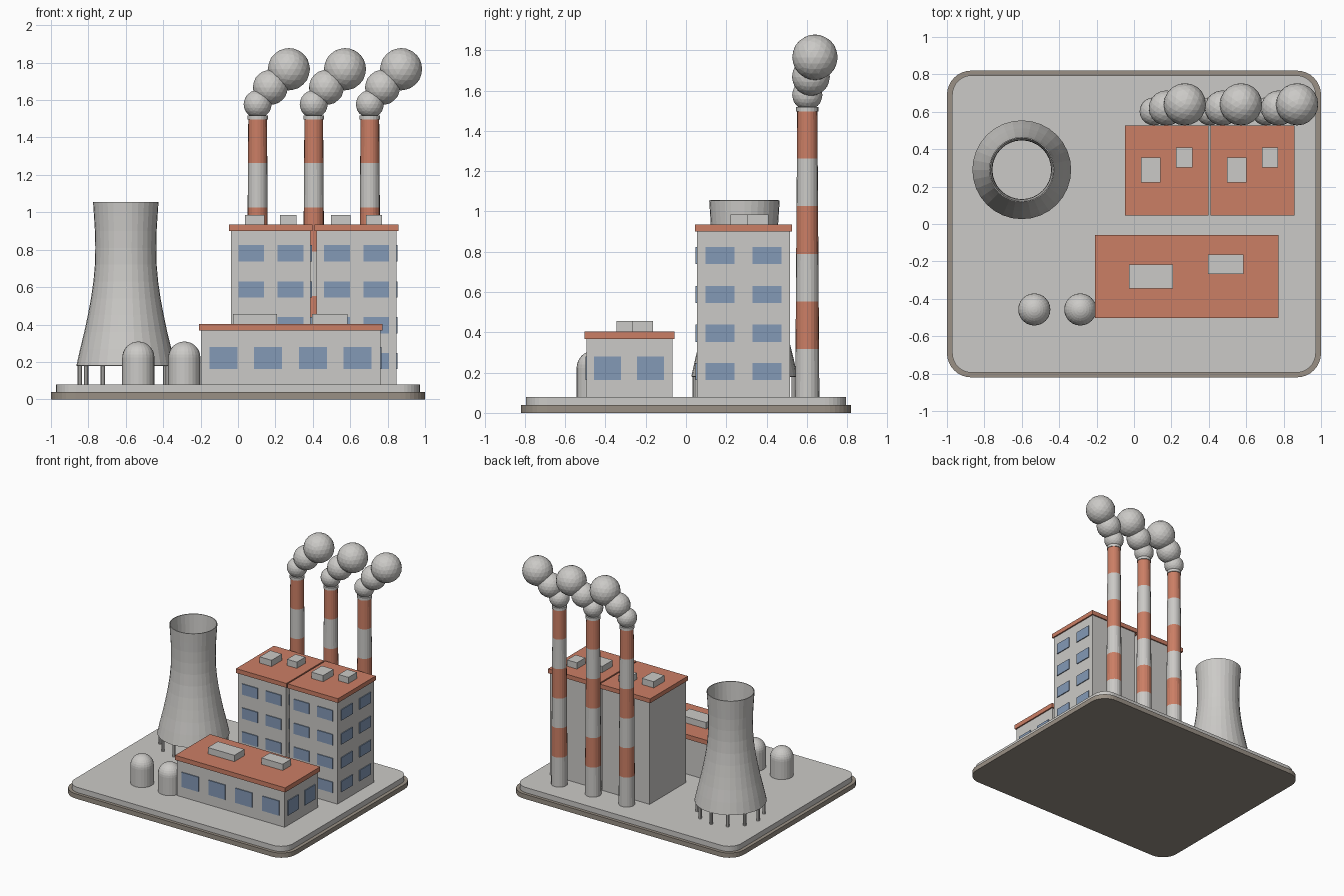
import bpy, bmesh, math
from mathutils import Matrix, Vector

if "Cube" in bpy.data.objects:
    bpy.data.objects.remove(bpy.data.objects["Cube"])


def mat(name, rgb):
    m = bpy.data.materials.new(name)
    m.diffuse_color = (*rgb, 1)
    m.use_nodes = True
    m.node_tree.nodes["Principled BSDF"].inputs["Base Color"].default_value = m.diffuse_color
    return m


CONCRETE = mat("light concrete", (0.60, 0.59, 0.57))
KERB = mat("brown kerb", (0.32, 0.28, 0.235))
BRICK = mat("brick red", (0.60, 0.21, 0.13))
GLASS = mat("window blue", (0.23, 0.32, 0.47))


def finish(name, bm, *mats):
    me = bpy.data.meshes.new(name)
    bmesh.ops.recalc_face_normals(bm, faces=bm.faces)
    bm.to_mesh(me)
    bm.free()
    for m in mats:
        me.materials.append(m)
    ob = bpy.data.objects.new(name, me)
    bpy.context.collection.objects.link(ob)
    return ob


def add_box(bm, x0, x1, y0, y1, z0, z1):
    m = Matrix.Translation(((x0 + x1) / 2, (y0 + y1) / 2, (z0 + z1) / 2))
    m = m @ Matrix.Diagonal((x1 - x0, y1 - y0, z1 - z0, 1))
    bmesh.ops.create_cube(bm, size=1, matrix=m)


def box(name, m, *dims):
    bm = bmesh.new()
    add_box(bm, *dims)
    return finish(name, bm, m)


def lathe(name, x, y, profile, segs, *mats, rule=None):
    """Revolve (radius, z) points around a vertical axis; radius 0 makes a pole."""
    bm = bmesh.new()
    rings = []
    for r, z in profile:
        n = segs if r > 1e-5 else 1
        rings.append([bm.verts.new((x + r * math.cos(2 * math.pi * i / segs),
                                    y + r * math.sin(2 * math.pi * i / segs), z))
                      for i in range(n)])
    for k, (a, b) in enumerate(zip(rings, rings[1:])):
        for i in range(segs):
            j = (i + 1) % segs
            quad = [a[i % len(a)], a[j % len(a)], b[j % len(b)], b[i % len(b)]]
            f = bm.faces.new(list(dict.fromkeys(quad)))
            if rule:
                f.material_index = rule(k)
    return finish(name, bm, *mats)


def slab(name, m, hx, hy, radius, z0, z1):
    bm = bmesh.new()
    pts = []
    for q, (sx, sy) in enumerate([(1, 1), (-1, 1), (-1, -1), (1, -1)]):
        for i in range(9):
            a = math.pi / 2 * (q + i / 8)
            pts.append(bm.verts.new((sx * (hx - radius) + radius * math.cos(a),
                                     sy * (hy - radius) + radius * math.sin(a), z0)))
    f = bm.faces.new(pts)
    ext = bmesh.ops.extrude_face_region(bm, geom=[f], use_keep_orig=True)
    bmesh.ops.translate(bm, vec=(0, 0, z1 - z0),
                        verts=[v for v in ext["geom"] if isinstance(v, bmesh.types.BMVert)])
    return finish(name, bm, m)


def building(name, x0, x1, y0, y1, top, roof_top, front, side, rows, w, sw, h):
    """Walls, overhanging roof, window plates on the front and right sides."""
    box(name + "_walls", CONCRETE, x0, x1, y0, y1, 0.08, top)
    box(name + "_roof", BRICK, x0 - 0.011, x1 + 0.011, y0 - 0.01, y1 + 0.01, top, roof_top)
    bm = bmesh.new()
    for z in rows:
        for x in front:
            add_box(bm, x - w / 2, x + w / 2, y0 - 0.007, y0 + 0.001, z - h / 2, z + h / 2)
        for y in side:
            add_box(bm, x1 - 0.001, x1 + 0.007, y - sw / 2, y + sw / 2, z - h / 2, z + h / 2)
    finish(name + "_windows", bm, GLASS)


# Ground
slab("kerb", KERB, 1.0, 0.82, 0.13, 0, 0.038)
slab("ground_slab", CONCRETE, 0.972, 0.795, 0.105, 0.038, 0.08)

# Tower blocks with rooftop units
for name, dx in (("left_block", 0), ("right_block", 0.459)):
    building(name, -0.038 + dx, 0.388 + dx, 0.055, 0.516, 0.90, 0.935,
             (0.07 + dx, 0.281 + dx), (0.168, 0.402),
             (0.205, 0.396, 0.588, 0.781), 0.137, 0.143, 0.086)
    box(name + "_large_unit", CONCRETE, 0.038 + dx, 0.143 + dx, 0.222, 0.356, 0.935, 0.985)
    box(name + "_small_unit", CONCRETE, 0.225 + dx, 0.312 + dx, 0.302, 0.41, 0.935, 0.985)

# Low hall with rooftop units
building("low_hall", -0.197, 0.761, -0.493, -0.068, 0.367, 0.404,
         (-0.078, 0.161, 0.4, 0.639), (-0.39, -0.177), (0.222,), 0.15, 0.134, 0.118)
box("low_hall_large_unit", CONCRETE, -0.027, 0.209, -0.345, -0.217, 0.404, 0.455)
box("low_hall_small_unit", CONCRETE, 0.396, 0.586, -0.268, -0.163, 0.404, 0.455)

# Cooling tower: open thin shell standing on legs
TX, TY = -0.6, 0.29
tower = lathe("cooling_tower", TX, TY,
              [(0.264, 0.18), (0.244, 0.27), (0.222, 0.36), (0.203, 0.45), (0.186, 0.54),
               (0.173, 0.63), (0.165, 0.72), (0.163, 0.81), (0.165, 0.90), (0.17, 0.98),
               (0.175, 1.055)], 32, CONCRETE)
shell = tower.modifiers.new("shell", "SOLIDIFY")
shell.thickness = 0.006
shell.offset = -1
bm = bmesh.new()
for k in range(12):
    a = math.pi / 6 * k
    pos = Vector((TX + 0.245 * math.cos(a), TY + 0.245 * math.sin(a), 0.135))
    bmesh.ops.create_cone(bm, cap_ends=True, segments=8, radius1=0.012, radius2=0.012,
                          depth=0.11, matrix=Matrix.Translation(pos))
finish("cooling_tower_legs", bm, CONCRETE)

# Domed tanks
for name, x in (("left_tank", -0.533), ("right_tank", -0.287)):
    dome = [(0.086 * math.cos(math.pi / 16 * i), 0.223 + 0.086 * math.sin(math.pi / 16 * i))
            for i in range(9)]
    lathe(name, x, -0.457, [(0.086, 0.08)] + dome, 24, CONCRETE)

# Banded chimneys with rims and smoke puffs
for i in range(3):
    x, y = 0.105 + 0.3 * i, 0.602
    bands = [(0.06 - 0.01 * k / 6, 0.08 + 0.2365 * k) for k in range(7)]
    lathe(f"chimney_{i + 1}", x, y, bands + [(0, bands[-1][1])], 20, CONCRETE, BRICK,
          rule=lambda k: k % 2 if k < 6 else 0)
    lathe(f"chimney_rim_{i + 1}", x, y,
          [(0, 1.495), (0.055, 1.495), (0.055, 1.517), (0, 1.517)], 20, CONCRETE)
    bm = bmesh.new()
    for dx, dy, z, r in ((0, 0, 1.578, 0.075), (0.068, 0.018, 1.668, 0.094),
                         (0.167, 0.038, 1.765, 0.113)):
        bmesh.ops.create_icosphere(bm, subdivisions=3, radius=r,
                                   matrix=Matrix.Translation((x + dx, y + dy, z)))
    finish(f"smoke_{i + 1}", bm, CONCRETE)
